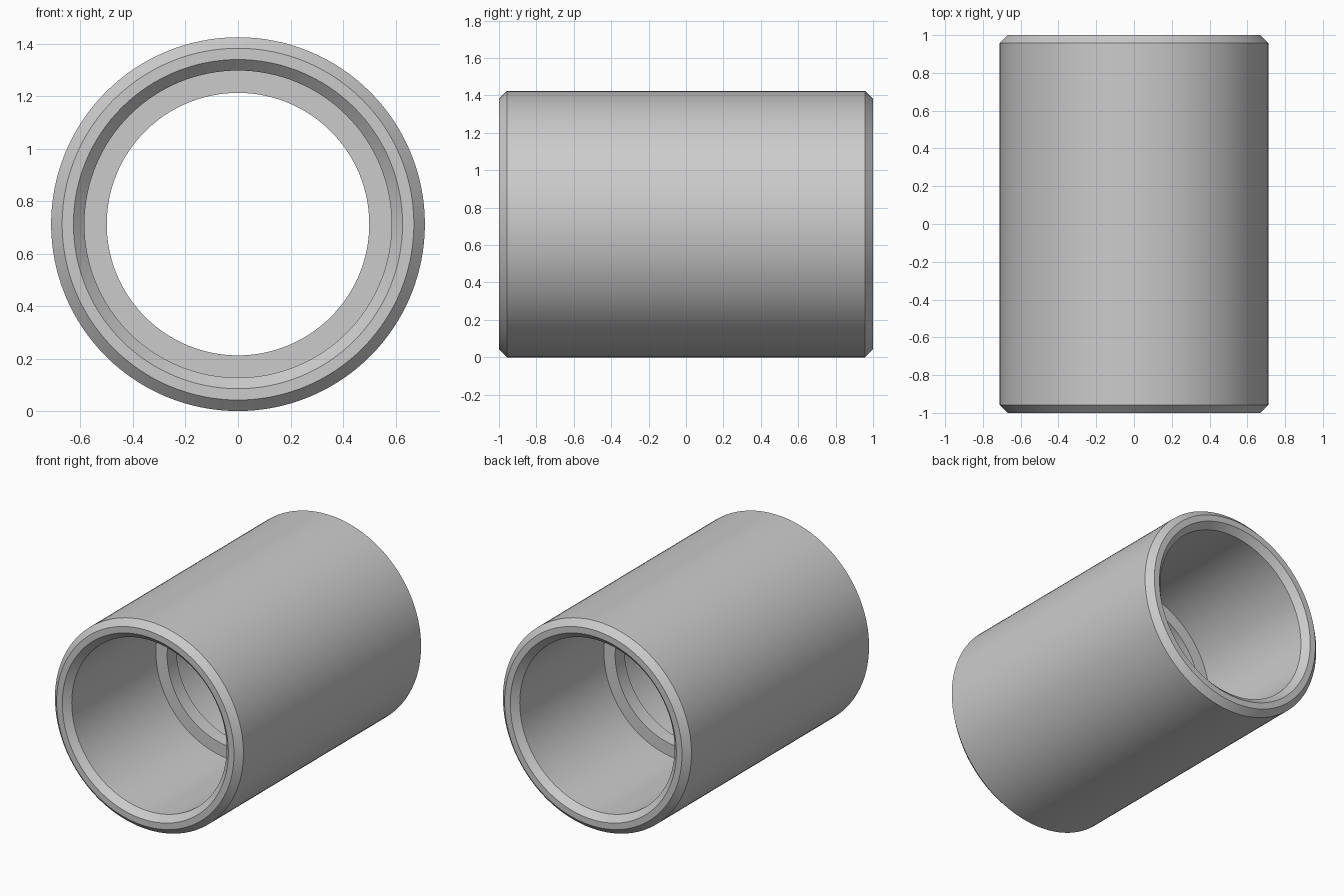
import bpy, bmesh
from math import cos, sin, pi, radians

if "Cube" in bpy.data.objects:
    bpy.data.objects.remove(bpy.data.objects["Cube"])

SEGMENTS = 128
R_OUT, R_SOCKET, R_STOP = 0.712, 0.585, 0.50
HALF, STOP, CH = 1.0, 0.05, 0.042

# Half profile (radius, y): stop ridge, socket, lead-in chamfer, rim, outer chamfer
half = [(R_STOP, STOP), (R_SOCKET, STOP), (R_SOCKET, HALF - CH),
        (R_SOCKET + CH, HALF), (R_OUT - CH, HALF), (R_OUT, HALF - CH)]
profile = half + [(r, -y) for r, y in reversed(half)]

# Revolve the closed profile around the y axis
bm = bmesh.new()
rings = []
for i in range(SEGMENTS):
    a = 2 * pi * i / SEGMENTS
    rings.append([bm.verts.new((r * cos(a), y, R_OUT + r * sin(a))) for r, y in profile])
for i in range(SEGMENTS):
    a, b = rings[i], rings[(i + 1) % SEGMENTS]
    for j in range(len(profile)):
        k = (j + 1) % len(profile)
        bm.faces.new((a[j], a[k], b[k], b[j]))
bmesh.ops.recalc_face_normals(bm, faces=bm.faces)

# Pipe coupling object
mesh = bpy.data.meshes.new("pipe_coupling")
bm.to_mesh(mesh)
bm.free()
obj = bpy.data.objects.new("pipe_coupling", mesh)
bpy.context.collection.objects.link(obj)
bpy.context.view_layer.objects.active = obj
obj.select_set(True)
bpy.ops.object.shade_smooth_by_angle(angle=radians(30))
